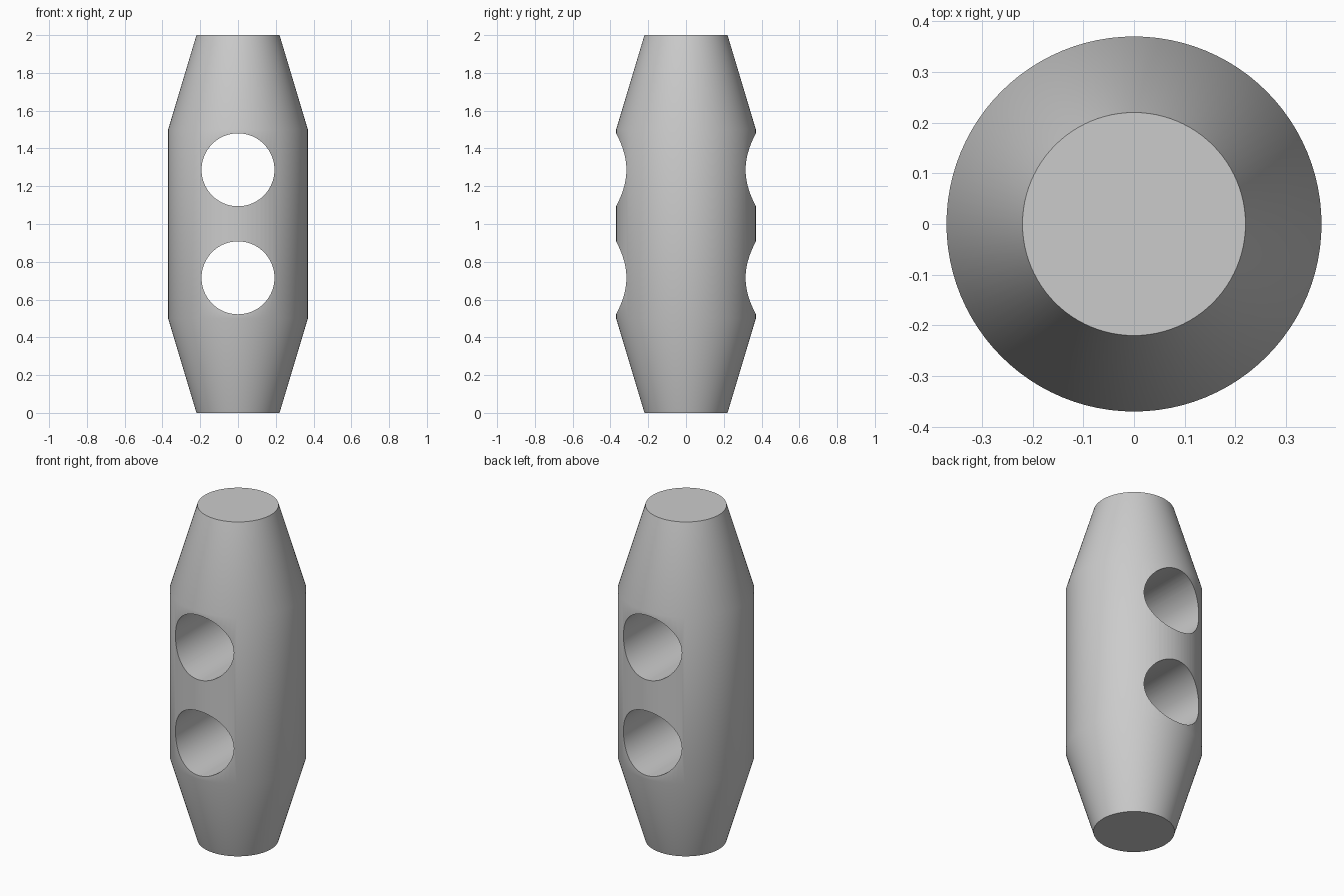
import bpy, bmesh
from math import cos, sin, tau, pi, radians

SIDES = 96
HOLE_RADIUS = 0.193

cube = bpy.data.objects.get("Cube")
if cube:
    bpy.data.objects.remove(cube, do_unlink=True)

grey = bpy.data.materials.new("plain grey")
grey.use_nodes = True
colour = (0.6, 0.6, 0.6, 1)
grey.diffuse_color = colour
grey.node_tree.nodes["Principled BSDF"].inputs["Base Color"].default_value = colour


def lathe(name, profile):
    """Capped solid of revolution from (radius, height) pairs."""
    bm = bmesh.new()
    rings = [[bm.verts.new((r * cos(tau * i / SIDES), r * sin(tau * i / SIDES), z))
              for i in range(SIDES)] for r, z in profile]
    for low, high in zip(rings, rings[1:]):
        for i in range(SIDES):
            j = (i + 1) % SIDES
            bm.faces.new((low[i], low[j], high[j], high[i]))
    bm.faces.new(rings[0][::-1])
    bm.faces.new(rings[-1])
    mesh = bpy.data.meshes.new(name)
    bm.to_mesh(mesh)
    bm.free()
    mesh.materials.append(grey)
    obj = bpy.data.objects.new(name, mesh)
    bpy.context.collection.objects.link(obj)
    return obj


# Toggle body: straight barrel with tapered ends
body = lathe("toggle_body", [(0.22, 0), (0.37, 0.5), (0.37, 1.5), (0.22, 2)])

# Two cord holes straight through from front to back
cutters = []
for z in (0.715, 1.287):
    cutter = lathe("hole_cutter", [(HOLE_RADIUS, -0.6), (HOLE_RADIUS, 0.6)])
    cutter.rotation_euler.x = pi / 2
    cutter.location.z = z
    cutter.hide_render = True
    cutters.append(cutter)
    cut = body.modifiers.new("cord_hole", 'BOOLEAN')
    cut.operation = 'DIFFERENCE'
    cut.solver = 'EXACT'
    cut.object = cutter

# Apply the cuts, then remove the cutters
bpy.context.view_layer.update()
depsgraph = bpy.context.evaluated_depsgraph_get()
cut_mesh = bpy.data.meshes.new_from_object(body.evaluated_get(depsgraph))
body.modifiers.clear()
body.data = cut_mesh
for cutter in cutters:
    bpy.data.objects.remove(cutter, do_unlink=True)

# Smooth sides with crisp hole rims and end caps
bpy.ops.object.select_all(action='DESELECT')
body.select_set(True)
bpy.context.view_layer.objects.active = body
bpy.ops.object.shade_smooth_by_angle(angle=radians(30))
